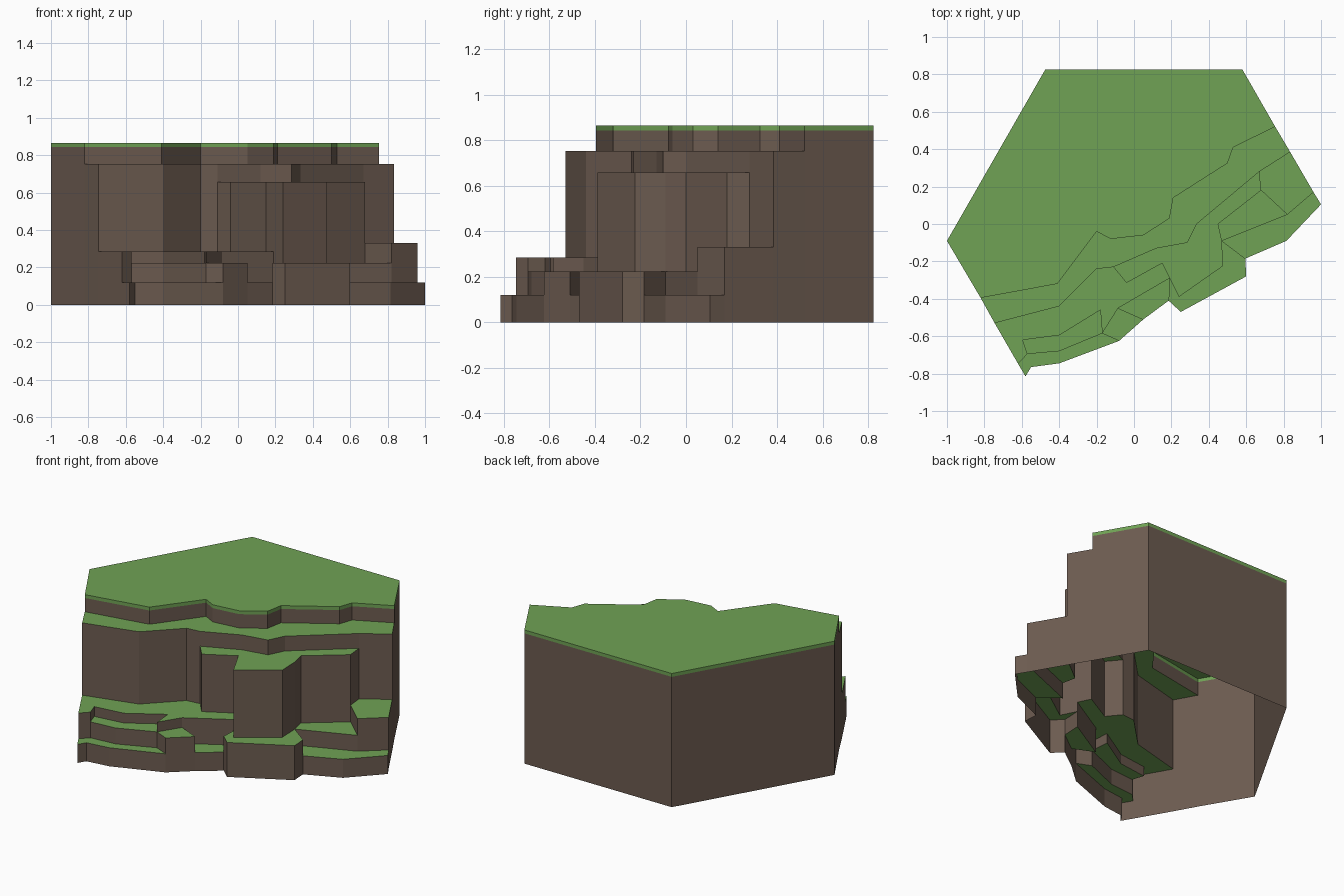
import bpy

if "Cube" in bpy.data.objects:
    bpy.data.objects.remove(bpy.data.objects["Cube"])

BAND = 0.843                       # underside of the grass lip on the plateau
TOP, LEDGE, COLUMN, KNOLL = 0.865, 0.754, 0.658, 0.331
SHELF, STEP, FOOT = 0.286, 0.223, 0.12

# Plan points shared by several terraces
A, B, C = (-.11, -.23), (.67, .28), (.19, -.29)
D, E, F = (.47, -.09), (.68, .18), (-.085, -.45)
G, H, I = (-.17, -.585), (-.18, -.46), (-.57, -.695)
J, K, L = (-.62, -.747), (-.08, -.625), (.05, -.51)
M, N, P = (.185, -.41), (.595, -.185), (.82, .05)
Q, S = (.96, .17), (-.40, -.68)

# Plan outlines of the cliff edges, left to right
rim = [(-.82, -.395), (-.41, -.32), (-.20, -.04), (-.125, -.08), (.05, -.06),
       (.19, .03), (.21, .14), (.50, .325), (.53, .41), (.755, .52)]
ledge = [(-.745, -.53), (-.40, -.44), (-.20, -.24), A, (.12, -.13),
         (.285, -.10), (.335, 0), B, (.835, .385)]
columns = [A, (-.04, -.315), (.15, -.21), C, (.24, -.39), (.475, -.225),
           D, (.45, 0), E, B]
pocket = [H, (-.40, -.595), (-.595, -.62), I]

# Terraces: plan outline and height
terraces = [
    (rim + [(.58, .825), (-.475, .825), (-1, -.09)], TOP),             # plateau
    (rim + ledge[::-1], LEDGE),                                        # upper ledge
    (ledge[3:8] + columns[:0:-1][1:], COLUMN),                         # rock columns
    (ledge[:4] + columns[1:4] + [F, G] + pocket + [J], SHELF),         # left shelf
    (pocket + [S, G], STEP),                                           # shelf pocket
    ([G, K, L, F], STEP),                                              # small block
    ([F, L, M, C], FOOT),                                              # middle foot
    ([J, I, S, G, K, (-.40, -.745), (-.55, -.765), (-.58, -.815)], FOOT),  # left foot
    (columns[3:7] + [N, (.60, -.28), (.25, -.47), M], STEP),           # centre block
    ([D, P, E, columns[7]], STEP),                                     # right step
    ([B, E, P, Q, ledge[8]], KNOLL),                                   # right knoll
    ([D, N, (.815, -.09), (1, .105), Q, P], FOOT),                     # right foot
]


def ccw(pts):
    area = sum(a[0] * b[1] - b[0] * a[1] for a, b in zip(pts, pts[1:] + pts[:1]))
    return pts if area > 0 else pts[::-1]


def build(name, polys, color):
    verts, faces, index = [], [], {}
    for poly in polys:
        face = []
        for v in poly:
            if v not in index:
                index[v] = len(verts)
                verts.append(v)
            face.append(index[v])
        faces.append(face)
    me = bpy.data.meshes.new(name)
    me.from_pydata(verts, [], faces)
    mat = bpy.data.materials.new(name)
    mat.diffuse_color = color
    mat.use_nodes = True
    mat.node_tree.nodes["Principled BSDF"].inputs["Base Color"].default_value = mat.diffuse_color
    me.materials.append(mat)
    bpy.context.collection.objects.link(bpy.data.objects.new(name, me))


def riser(a, b, lo, hi):
    return [(*a, lo), (*b, lo), (*b, hi), (*a, hi)]


# Treads become grass; risers drop to the neighbouring terrace or the ground
terraces = [(ccw(p), h) for p, h in terraces]
edges = {(a, b): h for p, h in terraces for a, b in zip(p, p[1:] + p[:1])}
grass = [[(*v, h) for v in p] for p, h in terraces]
rock = []
for (a, b), hi in edges.items():
    lo = edges.get((b, a), 0)
    if hi <= lo:
        continue
    if hi == TOP:
        grass.append(riser(a, b, BAND, TOP))
        hi = BAND
    rock.append(riser(a, b, lo, hi))

build("grass_terraces", grass, (.16, .36, .09, 1))
build("rock_cliff", rock, (.15, .105, .08, 1))
